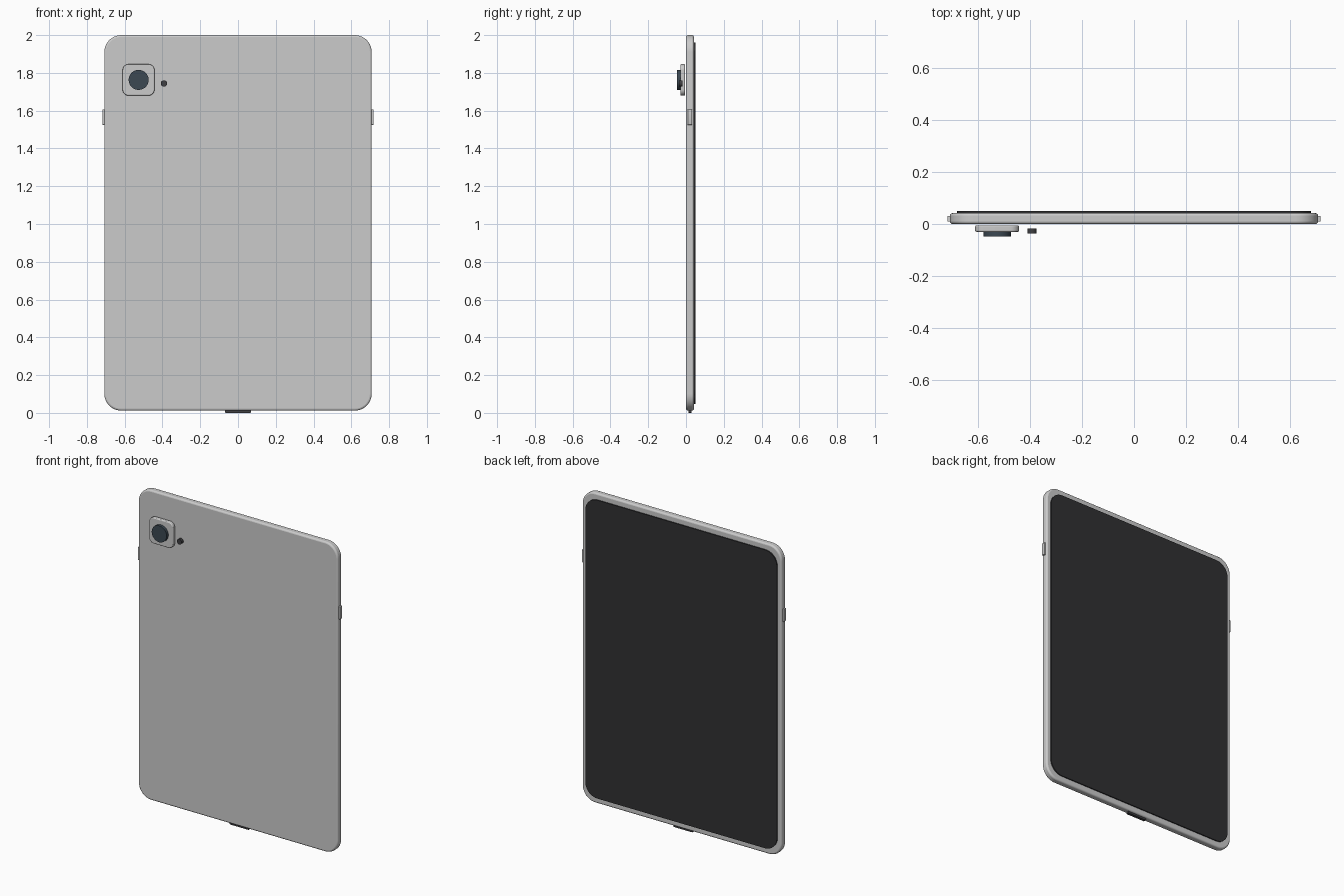
import bpy, bmesh, math
from mathutils import Matrix

if "Cube" in bpy.data.objects:
    bpy.data.objects.remove(bpy.data.objects["Cube"])


def material(name, rgb):
    m = bpy.data.materials.new(name)
    m.diffuse_color = (*rgb, 1)
    m.use_nodes = True
    m.node_tree.nodes["Principled BSDF"].inputs["Base Color"].default_value = m.diffuse_color
    return m


def finish(name, bm, bevel=0, mat=None):
    bmesh.ops.recalc_face_normals(bm, faces=bm.faces)
    mesh = bpy.data.meshes.new(name)
    bm.to_mesh(mesh)
    bm.free()
    ob = bpy.data.objects.new(name, mesh)
    bpy.context.collection.objects.link(ob)
    if mat:
        mesh.materials.append(mat)
    if bevel:
        mod = ob.modifiers.new("soft_edges", 'BEVEL')
        mod.width = bevel
        mod.segments = 3
        mod.limit_method = 'ANGLE'
        mod.angle_limit = math.radians(40)
    bpy.ops.object.select_all(action='DESELECT')
    bpy.context.view_layer.objects.active = ob
    ob.select_set(True)
    bpy.ops.object.shade_smooth_by_angle(angle=math.radians(35))
    return ob


def slab(name, x, y, z, radius, bevel=0, mat=None, steps=10):
    """Rounded rectangle in the xz plane, extruded along y."""
    bm = bmesh.new()
    corners = [(x[1], z[1], 1, 1), (x[0], z[1], -1, 1),
               (x[0], z[0], -1, -1), (x[1], z[0], 1, -1)]
    verts = []
    for i, (cx, cz, sx, sz) in enumerate(corners):
        for k in range(steps + 1):
            a = math.pi / 2 * (i + k / steps)
            verts.append(bm.verts.new((cx - sx * radius + radius * math.cos(a), y[0],
                                       cz - sz * radius + radius * math.sin(a))))
    face = bm.faces.new(verts)
    new = bmesh.ops.extrude_face_region(bm, geom=[face])["geom"]
    bmesh.ops.translate(bm, vec=(0, y[1] - y[0], 0),
                        verts=[v for v in new if isinstance(v, bmesh.types.BMVert)])
    return finish(name, bm, bevel, mat)


def disc(name, x, y, z, radius, mat):
    bm = bmesh.new()
    place = Matrix.Translation((x, (y[0] + y[1]) / 2, z)) @ Matrix.Rotation(math.pi / 2, 4, 'X')
    bmesh.ops.create_cone(bm, cap_ends=True, segments=32, radius1=radius, radius2=radius,
                          depth=y[1] - y[0], matrix=place)
    return finish(name, bm, 0, mat)


screen_mat = material("screen_black", (0.03, 0.03, 0.032))
lens_mat = material("lens_glass", (0.045, 0.065, 0.085))
dark_mat = material("dark_plastic", (0.05, 0.05, 0.055))

# Main housing and display
slab("body", (-0.708, 0.708), (0.0, 0.042), (0.012, 2.0), 0.09, 0.01)
slab("screen", (-0.68, 0.68), (0.043, 0.05), (0.048, 1.962), 0.085, 0, screen_mat)

# Camera block, lens and flash
slab("camera_plate", (-0.611, -0.442), (-0.03, -0.005), (1.68, 1.846), 0.032, 0.005)
disc("camera_lens", -0.526, (-0.048, -0.028), 1.763, 0.053, lens_mat)
disc("flash", -0.392, (-0.036, -0.018), 1.744, 0.017, dark_mat)

# Side buttons
for side, name in ((-1, "left_button"), (1, "right_button")):
    slab(name, sorted((side * 0.70, side * 0.718)), (0.009, 0.031), (1.525, 1.606), 0.003, 0.001, steps=3)

# Charging port at the bottom edge
slab("charging_port", (-0.068, 0.068), (0.012, 0.03), (0.0, 0.02), 0.003, 0, dark_mat, steps=3)
